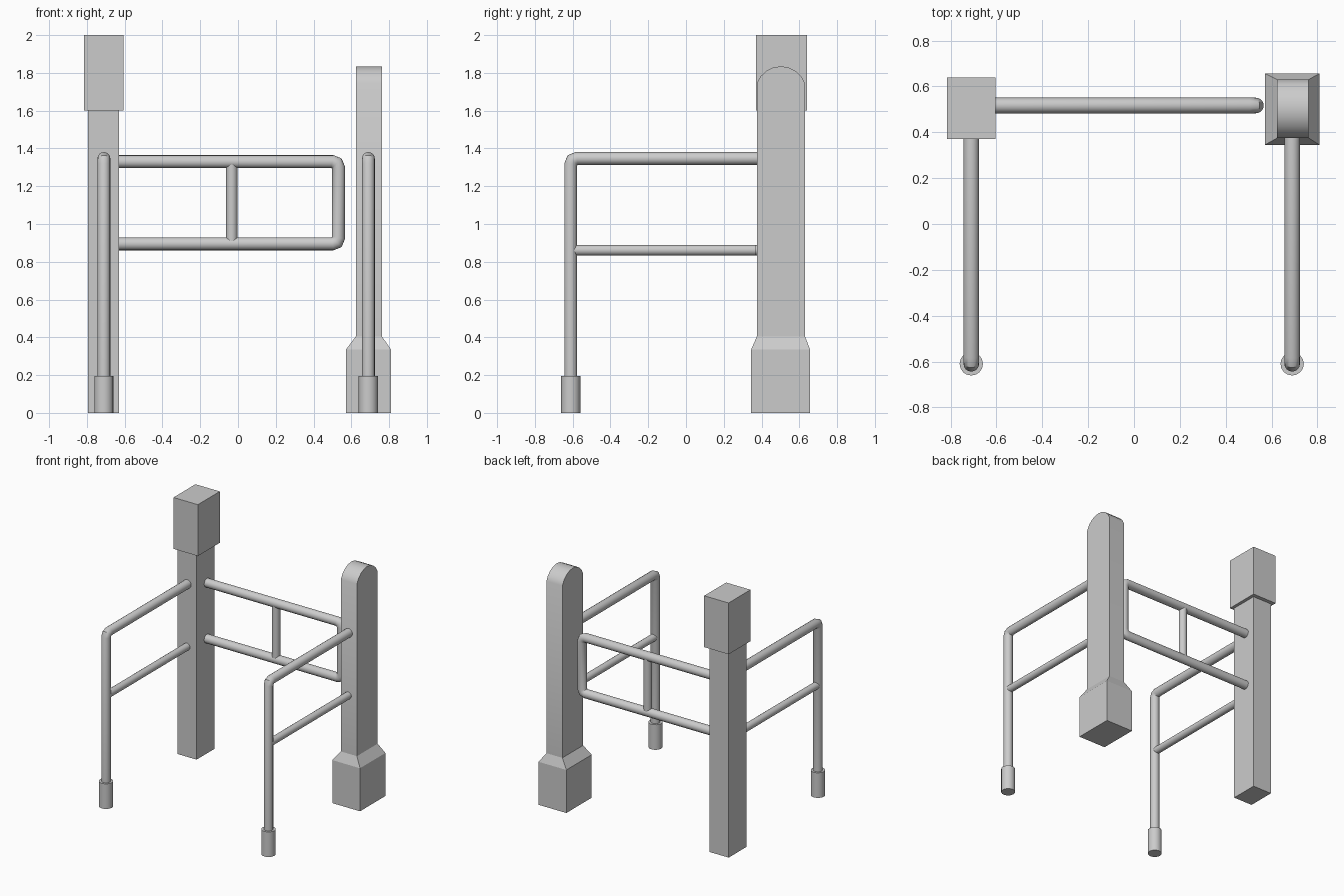
import bpy, bmesh, math
from mathutils import Vector

if "Cube" in bpy.data.objects:
    bpy.data.objects.remove(bpy.data.objects["Cube"])

grey = bpy.data.materials.new("plain grey")
grey.diffuse_color = (0.6, 0.6, 0.6, 1)
grey.use_nodes = True
grey.node_tree.nodes["Principled BSDF"].inputs["Base Color"].default_value = grey.diffuse_color


def finish(name, bm, smooth=False):
    bmesh.ops.recalc_face_normals(bm, faces=bm.faces)
    mesh = bpy.data.meshes.new(name)
    bm.to_mesh(mesh)
    bm.free()
    mesh.materials.append(grey)
    ob = bpy.data.objects.new(name, mesh)
    bpy.context.collection.objects.link(ob)
    if smooth:
        bpy.context.view_layer.objects.active = ob
        ob.select_set(True)
        bpy.ops.object.shade_smooth_by_angle(angle=math.radians(35))
        ob.select_set(False)
    return ob


def loft(name, rings, smooth=False):
    """Skin a list of equal-sized rings and close both ends."""
    bm = bmesh.new()
    rows = [[bm.verts.new(p) for p in r] for r in rings]
    n = len(rows[0])
    for a, b in zip(rows, rows[1:]):
        for i in range(n):
            j = (i + 1) % n
            bm.faces.new((a[i], a[j], b[j], b[i]))
    bm.faces.new(rows[0])
    bm.faces.new(rows[-1])
    return finish(name, bm, smooth)


def rect(x0, x1, y0, y1, z):
    return [(x0, y0, z), (x1, y0, z), (x1, y1, z), (x0, y1, z)]


def box(name, x0, x1, y0, y1, z0, z1):
    return loft(name, [rect(x0, x1, y0, y1, z0), rect(x0, x1, y0, y1, z1)])


def tube(name, points, r, sides=16):
    """Sweep a circle along a planar path with mitred joints."""
    pts = [Vector(p) for p in points]
    dirs = [(b - a).normalized() for a, b in zip(pts, pts[1:])]
    normal = Vector((0, 1, 0)) if all(abs(d.y) < 1e-4 for d in dirs) else Vector((1, 0, 0))
    rings = []
    for i, p in enumerate(pts):
        d0, d1 = dirs[max(i - 1, 0)], dirs[min(i, len(dirs) - 1)]
        t = (d0 + d1).normalized()
        side = t.cross(normal) / t.dot(d0)
        rings.append([p + r * (math.cos(a) * normal + math.sin(a) * side)
                      for a in (2 * math.pi * k / sides for k in range(sides))])
    return loft(name, rings, True)


def bend(before, corner, after, r=0.032, steps=2):
    """Points of a rounded right-angle corner."""
    c = Vector(corner)
    u = (Vector(before) - c).normalized()
    v = (Vector(after) - c).normalized()
    centre = c + r * (u + v)
    return [centre - r * (math.cos(a) * v + math.sin(a) * u)
            for a in (math.pi / 2 * k / steps for k in range(steps + 1))]


# Tall post with block cap
box("tall_post", -0.795, -0.63, 0.39, 0.61, 0, 1.6)
box("tall_post_cap", -0.815, -0.605, 0.37, 0.64, 1.6, 2.0)

# Short post base with sloped shoulder
loft("short_post_base", [rect(0.571, 0.81, 0.345, 0.657, 0),
                         rect(0.571, 0.81, 0.345, 0.657, 0.335),
                         rect(0.624, 0.762, 0.375, 0.63, 0.405)])

# Short post with arched top
half, rise, mid, spring = 0.1275, 0.09, 0.5025, 1.745
rad = (half ** 2 + rise ** 2) / (2 * rise)
sweep = math.asin(half / rad)
outline = [(0.375, 0.405), (0.63, 0.405)]
for k in range(9):
    a = sweep * (1 - k / 4)
    outline.append((mid + rad * math.sin(a), spring + rise - rad + rad * math.cos(a)))
loft("short_post", [[(x, y, z) for y, z in outline] for x in (0.624, 0.762)], True)

# Side handrails: foot, bent upper rail and lower rail
for label, x, end in (("left", -0.71, 0.395), ("right", 0.69, 0.38)):
    y, top = -0.61, 1.347
    tube(label + "_foot", [(x, y, 0), (x, y, 0.195)], 0.051)
    lo, hi, back = (x, y, 0.195), (x, y, top), (x, end, top)
    tube(label + "_handrail", [lo] + bend(lo, hi, back) + [back], 0.034)
    tube(label + "_lower_rail", [(x, y + 0.01, 0.861), (x, end - 0.01, 0.861)], 0.028)

# Gate: bent loop and centre bar
gy = 0.517
a, b, c, d = [(x, gy, z) for x, z in ((-0.63, 0.895), (0.532, 0.895), (0.532, 1.33), (-0.63, 1.33))]
tube("gate_loop", [a] + bend(a, b, c) + bend(b, c, d) + [d], 0.034)
tube("gate_centre_bar", [(-0.033, gy, 0.905), (-0.033, gy, 1.32)], 0.03)
